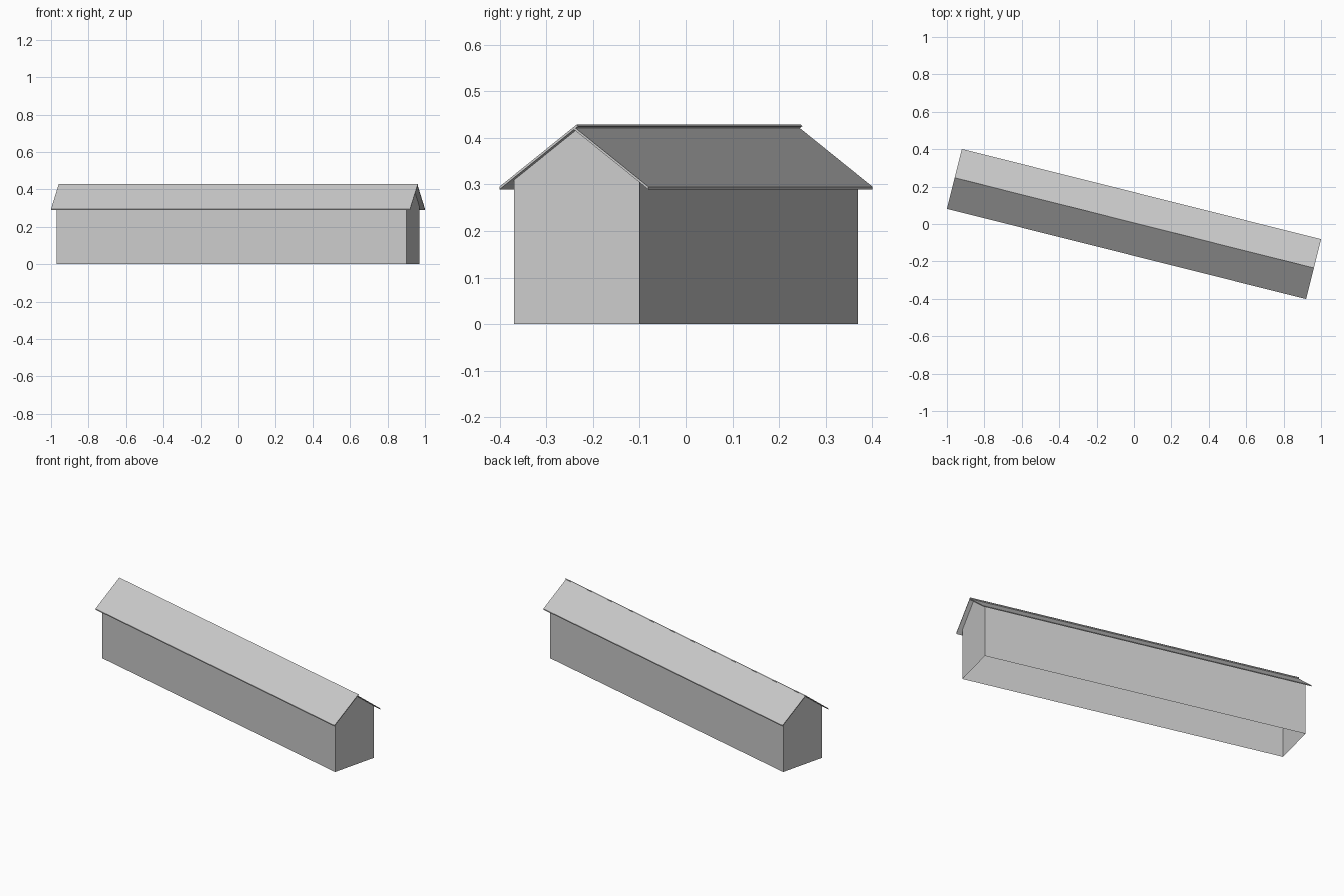
import bpy, bmesh
from math import radians
from mathutils import Matrix

cube = bpy.data.objects.get("Cube")
if cube:
    bpy.data.objects.remove(cube, do_unlink=True)

grey = bpy.data.materials.new("light_grey")
grey.use_nodes = True
colour = (0.6, 0.6, 0.6, 1)
grey.diffuse_color = colour
grey.node_tree.nodes["Principled BSDF"].inputs["Base Color"].default_value = colour

TURN = Matrix.Rotation(radians(-14.1), 4, 'Z')
WALL_HALF_LENGTH, WALL_HALF_WIDTH = 0.965, 0.139
ROOF_HALF_LENGTH, ROOF_HALF_WIDTH = 0.99, 0.165
EAVE, RIDGE, THICK = 0.295, 0.424, 0.006
SLOPE = (RIDGE - EAVE) / ROOF_HALF_WIDTH


def roof_height(w):
    """Height of the roof surface at a distance from the ridge line."""
    return RIDGE - SLOPE * w


def prism(name, profile, half_length, drop=None):
    """Extrude a (width, height) profile along the building's length."""
    bm = bmesh.new()
    face = bm.faces.new([bm.verts.new((-half_length, w, z)) for w, z in profile])
    kept = bmesh.ops.extrude_face_region(bm, geom=[face], use_keep_orig=True)
    moved = [v for v in kept["geom"] if isinstance(v, bmesh.types.BMVert)]
    bmesh.ops.translate(bm, verts=moved, vec=(2 * half_length, 0, 0))
    bmesh.ops.recalc_face_normals(bm, faces=bm.faces[:])
    if drop:
        bmesh.ops.delete(bm, geom=[f for f in bm.faces if drop(f)], context='FACES_ONLY')
    bm.transform(TURN)
    mesh = bpy.data.meshes.new(name)
    bm.to_mesh(mesh)
    bm.free()
    mesh.materials.append(grey)
    obj = bpy.data.objects.new(name, mesh)
    bpy.context.collection.objects.link(obj)
    return obj


# Thin walls with pointed gables, open underneath and under the roof
wall_top = roof_height(WALL_HALF_WIDTH) - THICK / 2
prism("walls",
      [(-WALL_HALF_WIDTH, 0), (WALL_HALF_WIDTH, 0), (WALL_HALF_WIDTH, wall_top),
       (0, RIDGE - THICK / 2), (-WALL_HALF_WIDTH, wall_top)],
      WALL_HALF_LENGTH, drop=lambda f: abs(f.normal.z) > 0.5)

# Two overhanging roof slabs; the front one laps over the ridge
for name, side, lap in (("front_roof_slab", -1, 0.006), ("back_roof_slab", 1, 0)):
    under = lap + THICK / 2 if lap else 0
    prism(name,
          [(side * ROOF_HALF_WIDTH, EAVE - THICK),
           (side * ROOF_HALF_WIDTH, EAVE),
           (side * -lap, roof_height(-lap)),
           (side * -under, roof_height(-under) - THICK)],
          ROOF_HALF_LENGTH)
